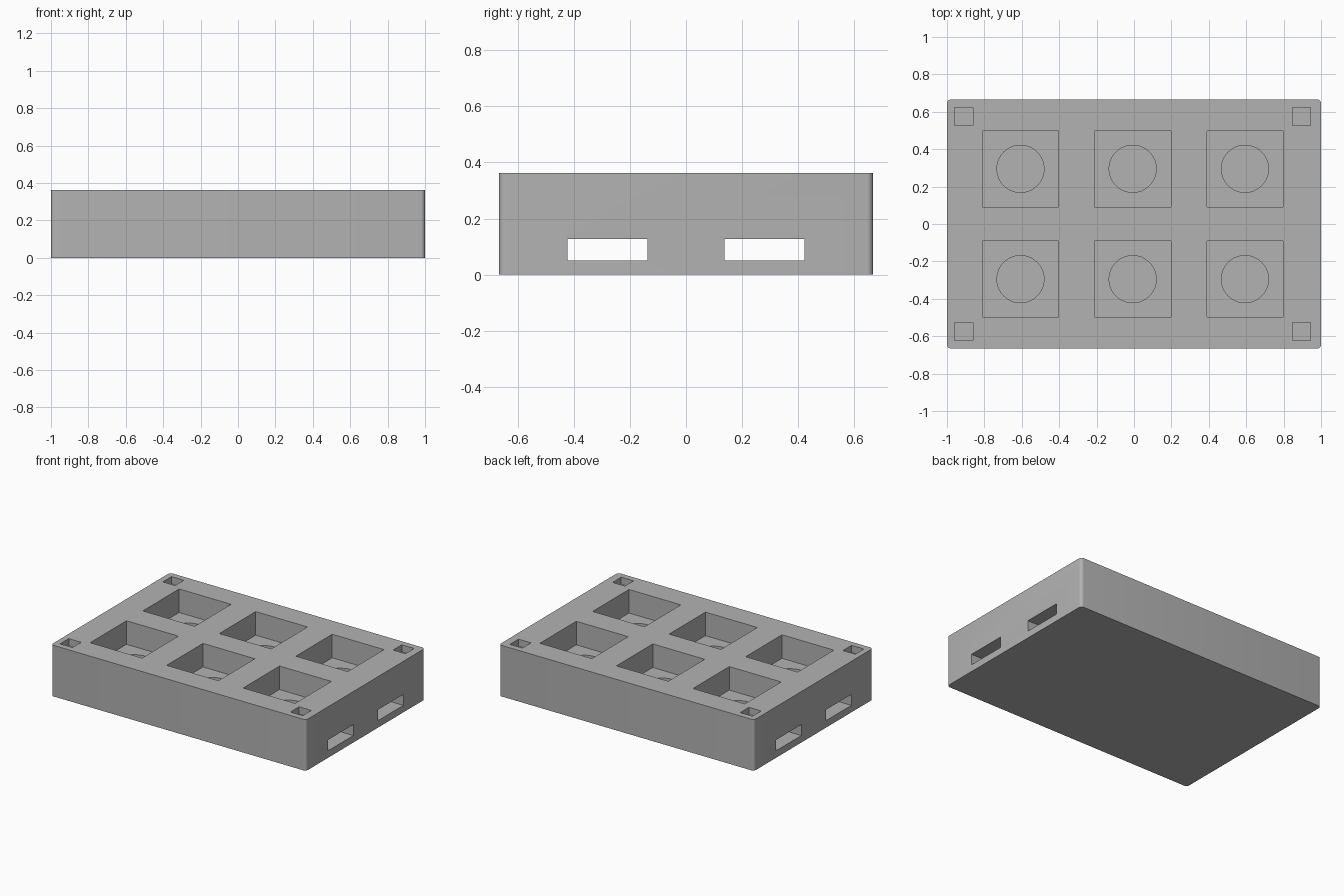
import bpy, bmesh
from mathutils import Matrix, Vector

if "Cube" in bpy.data.objects:
    bpy.data.objects.remove(bpy.data.objects["Cube"])

LENGTH, WIDTH, HEIGHT = 2.0, 1.333, 0.362
SHIFT = -0.007            # the pocket layout sits slightly off centre
FLOOR = 0.195             # floor of the square pockets
SLOT_LOW, SLOT_HIGH = 0.05, 0.127

grey = bpy.data.materials.new("matte grey")
grey.use_nodes = True
grey.diffuse_color = (0.45, 0.45, 0.45, 1)
grey.node_tree.nodes["Principled BSDF"].inputs["Base Color"].default_value = grey.diffuse_color


def add_box(bm, centre, size):
    place = Matrix.Translation(centre) @ Matrix.Diagonal((*size, 1))
    return bmesh.ops.create_cube(bm, size=1, matrix=place)


def add_well(bm, x, y, side, low):
    """Square pocket open through the top face."""
    top = HEIGHT + 0.1
    add_box(bm, (x, y, (low + top) / 2), (side, side, top - low))


def make_object(name, bm):
    mesh = bpy.data.meshes.new(name)
    bm.to_mesh(mesh)
    bm.free()
    mesh.materials.append(grey)
    obj = bpy.data.objects.new(name, mesh)
    bpy.context.collection.objects.link(obj)
    return obj


def cut(target, name, bm):
    """Subtract a temporary cutter from the target."""
    cutter = make_object(name, bm)
    cutter.hide_render = True
    mod = target.modifiers.new(name, 'BOOLEAN')
    mod.operation, mod.solver, mod.object = 'DIFFERENCE', 'EXACT', cutter
    bpy.context.view_layer.objects.active = target
    bpy.ops.object.modifier_apply(modifier=name)
    bpy.data.objects.remove(cutter)


# Block with rounded upright corners
bm = bmesh.new()
add_box(bm, (0, 0, HEIGHT / 2), (LENGTH, WIDTH, HEIGHT))
upright = [e for e in bm.edges
           if abs((e.verts[0].co - e.verts[1].co).z) > 0.1]
bmesh.ops.bevel(bm, geom=upright, offset=0.022, segments=6, profile=0.5, affect='EDGES')
block = make_object("tray_block", bm)

# Cable slots running the whole length
bm = bmesh.new()
for side in (-1, 1):
    add_box(bm, (0, side * 0.28, (SLOT_LOW + SLOT_HIGH) / 2),
            (LENGTH + 0.2, 0.286, SLOT_HIGH - SLOT_LOW))
cut(block, "cable_slots", bm)

# Two rows of three square pockets, and a small pocket in each corner
spots = [(SHIFT + 0.6 * i, 0.295 * j) for i in (-1, 0, 1) for j in (-1, 1)]
bm = bmesh.new()
for x, y in spots:
    add_well(bm, x, y, 0.407, FLOOR)
for i in (-1, 1):
    for j in (-1, 1):
        add_well(bm, SHIFT + 0.903 * i, 0.575 * j, 0.097, HEIGHT - 0.05)
cut(block, "pockets", bm)

# Round holes from the pocket floors into the slots
bm = bmesh.new()
low, high = (SLOT_LOW + SLOT_HIGH) / 2, FLOOR + 0.05
for x, y in spots:
    bmesh.ops.create_cone(bm, cap_ends=True, segments=64, radius1=0.126, radius2=0.126,
                          depth=high - low,
                          matrix=Matrix.Translation((x, y, (low + high) / 2)))
cut(block, "floor_holes", bm)

# Smooth the rounded corners and holes, keep the edges sharp
bpy.ops.object.select_all(action='DESELECT')
block.select_set(True)
bpy.context.view_layer.objects.active = block
bpy.ops.object.shade_smooth_by_angle(angle=0.6)
